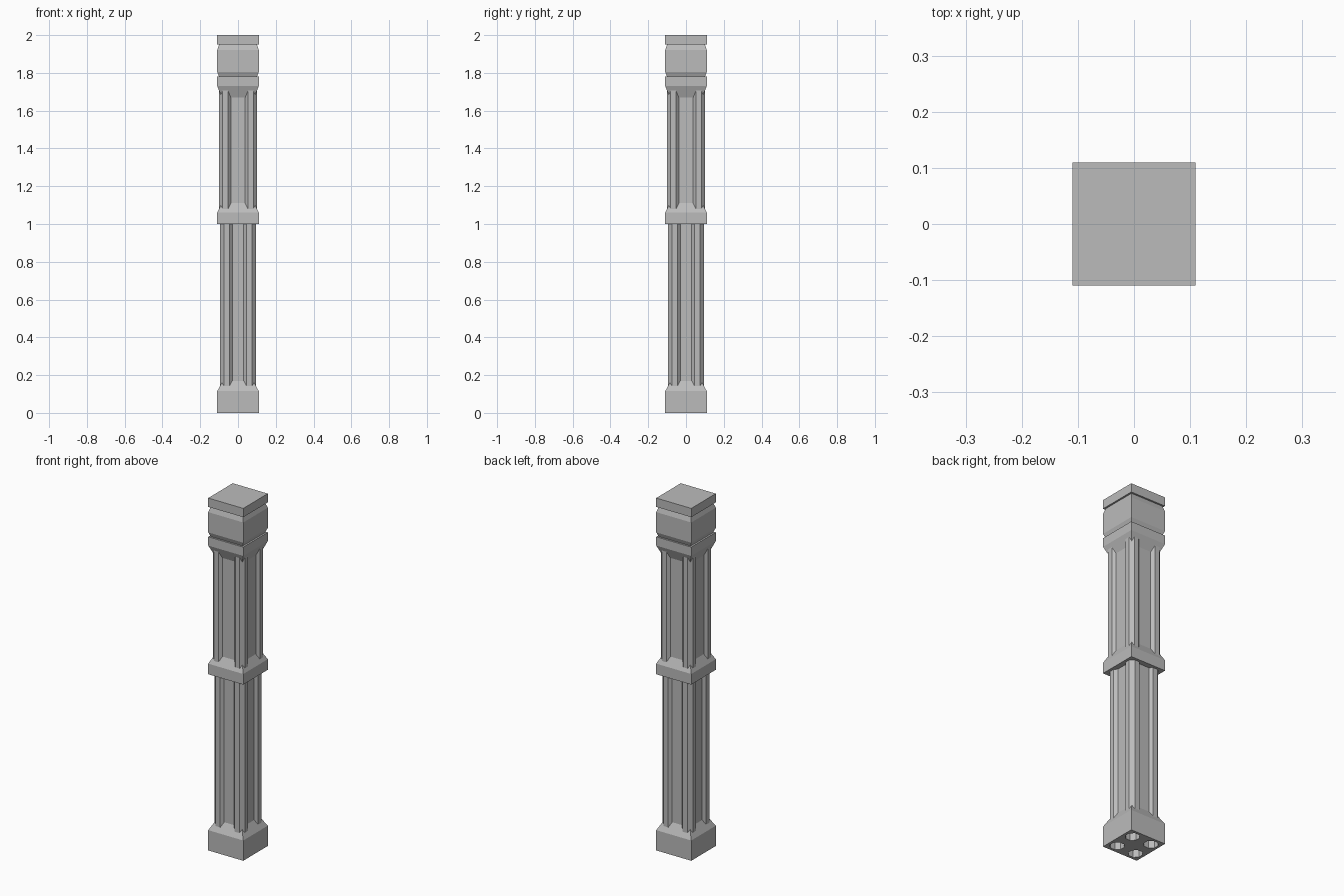
import bpy
import bmesh

cube = bpy.data.objects.get("Cube")
if cube:
    bpy.data.objects.remove(cube)

stone = bpy.data.materials.new("grey stone")
stone.use_nodes = True
grey = (0.5, 0.5, 0.5, 1)
stone.diffuse_color = grey
stone.node_tree.nodes["Principled BSDF"].inputs["Base Color"].default_value = grey

SIGNS = ((-1, -1), (1, -1), (1, 1), (-1, 1))


def finish(name, bm):
    bmesh.ops.recalc_face_normals(bm, faces=bm.faces)
    mesh = bpy.data.meshes.new(name)
    bm.to_mesh(mesh)
    bm.free()
    mesh.materials.append(stone)
    obj = bpy.data.objects.new(name, mesh)
    bpy.context.scene.collection.objects.link(obj)
    return obj


def square_loft(name, profile):
    """Square rings of (half width, height), joined and capped."""
    bm = bmesh.new()
    rings = [[bm.verts.new((sx * w, sy * w, z)) for sx, sy in SIGNS] for w, z in profile]
    for low, high in zip(rings, rings[1:]):
        for i in range(4):
            j = (i + 1) % 4
            bm.faces.new((low[i], low[j], high[j], high[i]))
    bm.faces.new(rings[0])
    bm.faces.new(rings[-1])
    return finish(name, bm)


def corner_rods(name, centre, radius, z0, z1, capped=True):
    """Four octagonal rods, one near each corner, with a flat to each side."""
    from math import pi
    from mathutils import Matrix
    bm = bmesh.new()
    for sx, sy in SIGNS:
        place = Matrix.Translation((sx * centre, sy * centre, (z0 + z1) / 2))
        bmesh.ops.create_cone(bm, cap_ends=capped, segments=8, radius1=radius, radius2=radius,
                              depth=z1 - z0, matrix=place @ Matrix.Rotation(pi / 8, 4, "Z"))
    return finish(name, bm)


# Lower half: plinth, square core and rods
base = square_loft("base_plinth", [(0.11, 0), (0.11, 0.115), (0.08, 0.17)])
square_loft("lower_core", [(0.08, 0.16), (0.08, 1.01)])
corner_rods("lower_rods", 0.06, 0.038, 0.1, 1.01)

# Sockets under the plinth
cutter = corner_rods("socket_cutter", 0.06, 0.038, -0.05, 0.1)
cutter.hide_render = True
cutter.hide_viewport = True
cut = base.modifiers.new("sockets", "BOOLEAN")
cut.operation = "DIFFERENCE"
cut.solver = "EXACT"
cut.object = cutter

# Upper half: flared collars joined by a core and wider rods
square_loft("upper_core", [(0.11, 1.0), (0.11, 1.06), (0.085, 1.11),
                           (0.085, 1.67), (0.11, 1.73), (0.11, 1.78)])
corner_rods("upper_rods", 0.067, 0.036, 1.03, 1.74)

# Capital: bevelled block and flat cap
square_loft("capital_block", [(0.1, 1.77), (0.1, 1.78), (0.11, 1.805), (0.11, 1.92), (0.1, 1.95)])
square_loft("top_cap", [(0.11, 1.95), (0.11, 2.0)])
